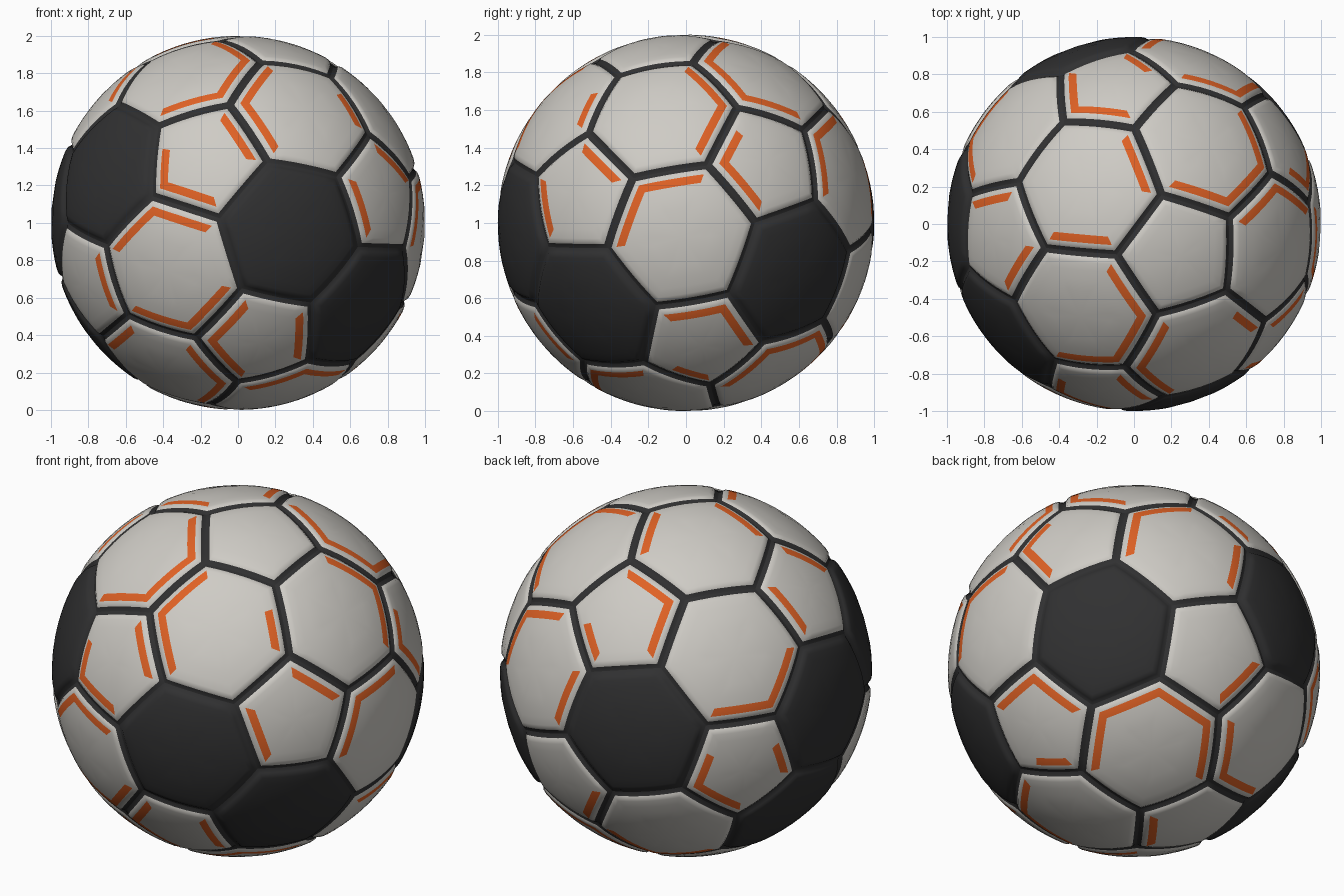
import bpy, bmesh, math
from mathutils import Vector, Matrix

if "Cube" in bpy.data.objects:
    bpy.data.objects.remove(bpy.data.objects["Cube"])

PHI = (1 + math.sqrt(5)) / 2
SEG = 6                                   # segments along each panel edge
LIFT = Vector((0, 0, 1))                  # ball centre
# distance from the seam line -> surface radius (rounded groove)
PROFILE = [(0, .980), (.012, .983), (.024, .990), (.034, .997), (.054, 1),
           (.098, 1), (.15, 1), (.21, 1)]
SEAM_RING, STRIPE_RING = 2, 4             # rings below 2 are seam, ring 4 holds stripes


def material(name, rgb):
    m = bpy.data.materials.new(name)
    m.diffuse_color = (*rgb, 1)
    m.use_nodes = True
    m.node_tree.nodes["Principled BSDF"].inputs["Base Color"].default_value = m.diffuse_color
    return m


MATS = [material("warm_white", (.62, .60, .56)),
        material("charcoal", (.030, .030, .031)),
        material("orange", (.74, .12, .018))]

# Three neighbouring pentagon centres, evened out to a regular triangle
raw = [Vector((-.1815, -.9186, .351)), Vector((.787, -.596, .157)), Vector((.256, -.173, .951))]
axis = (raw[0] + raw[1] + raw[2]).normalized()


def turn(k):
    return Matrix.Rotation(k * 2 * math.pi / 3, 3, axis)


side = sum((turn(-k) @ v for k, v in enumerate(raw)), Vector())
side = (side - axis * side.dot(axis)).normalized()
tilt = math.radians(37.377)
A, B, C = (turn(k) @ (axis * math.cos(tilt) + side * math.sin(tilt)) for k in range(3))
D, E, F = (A + B) / PHI - C, (A + C) / PHI - B, (B + C) / PHI - A

# Pentagons: capital letter = one side, small letter = the opposite side
pent = {}
for letter, v in zip("ABCDEF", (A, B, C, D, E, F)):
    pent[letter] = v.normalized()
    pent[letter.lower()] = -v.normalized()


def near(p, q):
    return p != q and pent[p].dot(pent[q]) > .3


def corner(p, q):
    return (2 * pent[p] + pent[q]).normalized()


# Panels: name -> corner points; hexagons are named by the three pentagons around them
names = sorted(pent, key=str.lower)
panels = {p: [corner(p, q) for q in names if near(p, q)] for p in names}
for i, p in enumerate(names):
    for j in range(i + 1, 12):
        for k in range(j + 1, 12):
            q, r = names[j], names[k]
            if near(p, q) and near(q, r) and near(p, r):
                panels[p + q + r] = [corner(*pq) for pq in
                                     ((p, q), (q, p), (q, r), (r, q), (r, p), (p, r))]
centres = {n: sum(c, Vector()) / len(c) for n, c in panels.items()}
directions = {n: c.normalized() for n, c in centres.items()}

DARK = "ABD AEf BDe aeF abd bEf bcf".split()

# Stripes: panel -> neighbours it has a stripe beside ("X>Y" = only the part nearest Y)
STRIPES = {
    "A": "ABC AEf>ADf ADf", "B": "BCF ABD", "D": "ADf cDf BDe", "E": "bdE ACE",
    "F": "BCF>BeF BeF", "a": "abc", "b": "abd>abc abc bEf>bcf", "c": "cDe",
    "d": "bdE CdE adF>abd", "e": "BeF aeF cDe>ace", "f": "ADf",
    "ABC": "ACE A BCF>B", "ACE": "C ABC A", "BCF": "CdF F", "BeF": "BCF B",
    "adF": "CdF F abd", "CdF": "F BCF C", "CdE": "CdF ACE", "bdE": "b bEf",
    "abc": "ace c", "ace": "aeF e a abc", "cDe": "D BDe",
    "ADf": "A AEf D cDf", "cDf": "f D cDe",
}


def build_panel(name):
    centre, out = centres[name], directions[name]
    ref = (panels[name][0] - centre).normalized()
    up = out.cross(ref)
    pts = sorted(panels[name], key=lambda c: math.atan2((c - centre).dot(up), (c - centre).dot(ref)))
    n = len(pts)
    apothem = ((pts[0] + pts[1]) / 2 - centre).length
    wanted = dict((s.split(">") + [""])[:2] for s in STRIPES.get(name, "").split())

    # which segments of each edge carry a stripe
    striped = set()
    for i in range(n):
        a, b = pts[i], pts[(i + 1) % n]
        mid = (a + b).normalized()
        other = max((m for m in panels if m != name), key=lambda m: directions[m].dot(mid))
        if other in wanted:
            keep = range(SEG)
            if wanted[other]:
                d = directions[wanted[other]]
                keep = range(4) if a.dot(d) > b.dot(d) else range(2, SEG)
            striped.update(i * SEG + j for j in keep)

    # concentric rings pushed out to the sphere
    bm = bmesh.new()
    outline = [pts[i].lerp(pts[(i + 1) % n], j / SEG) for i in range(n) for j in range(SEG)]
    rings = []
    for dist, radius in PROFILE:
        s = 1 - dist / apothem
        rings.append([bm.verts.new((centre + (p - centre) * s).normalized() * radius + LIFT)
                      for p in outline])
    hub = bm.verts.new(out + LIFT)
    total = n * SEG
    dark = name in DARK
    for k, ring in enumerate(rings):
        for j in range(total):
            j2 = (j + 1) % total
            if k + 1 < len(rings):
                f = bm.faces.new((ring[j], ring[j2], rings[k + 1][j2], rings[k + 1][j]))
            else:
                f = bm.faces.new((ring[j], ring[j2], hub))
            f.smooth = True
            if dark or k < SEAM_RING:
                f.material_index = 1
            elif k == STRIPE_RING and j in striped:
                f.material_index = 2
    label = ("dark" if dark else "white") + ("_pentagon_panel" if n == 5 else "_hexagon_panel")
    mesh = bpy.data.meshes.new(label)
    bm.to_mesh(mesh)
    bm.free()
    for m in MATS:
        mesh.materials.append(m)
    bpy.context.collection.objects.link(bpy.data.objects.new(label, mesh))


for panel_name in panels:
    build_panel(panel_name)
